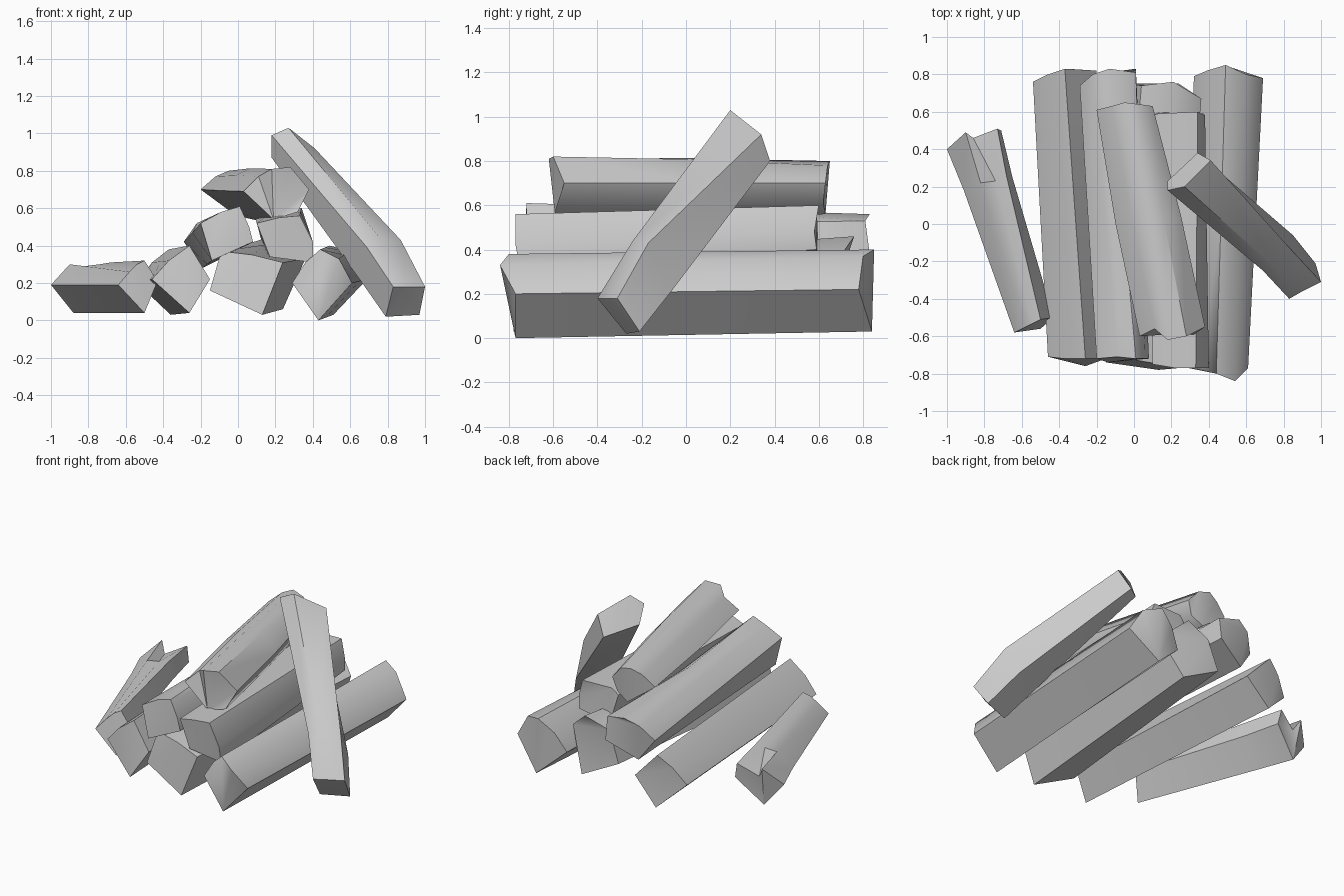
import bpy
import bmesh
from mathutils import Vector

# Remove the default object only
default = bpy.data.objects.get("Cube")
if default:
    bpy.data.objects.remove(default, do_unlink=True)

# Single colour for the whole wood pile
wood = bpy.data.materials.new("plain_grey")
wood.use_nodes = True
grey = (0.6, 0.6, 0.6, 1.0)
wood.diffuse_color = grey
wood.node_tree.nodes["Principled BSDF"].inputs["Base Color"].default_value = grey


def middle_ring(front, back, swell):
    """Ring halfway along a log, swollen a little about its own centre."""
    ring = [(a + b) / 2 for a, b in zip(front, back)]
    centre = sum(ring, Vector()) / len(ring)
    return [centre + (point - centre) * swell for point in ring]


def split_log(name, *outlines, swell=1.0):
    """Loft a split log through matching end outlines and cap both ends."""
    rings = [[Vector(point) for point in outline] for outline in outlines]
    if len(rings) == 2:
        rings.insert(1, middle_ring(rings[0], rings[1], swell))

    bm = bmesh.new()
    loops = [[bm.verts.new(point) for point in ring] for ring in rings]
    count = len(loops[0])
    for near, far in zip(loops, loops[1:]):
        for i in range(count):
            j = (i + 1) % count
            bm.faces.new((near[i], near[j], far[j], far[i]))
    caps = [bm.faces.new(loops[0]), bm.faces.new(loops[-1])]
    bmesh.ops.triangulate(bm, faces=caps)
    bmesh.ops.recalc_face_normals(bm, faces=bm.faces)

    mesh = bpy.data.meshes.new(name)
    bm.to_mesh(mesh)
    bm.free()
    mesh.materials.append(wood)
    log = bpy.data.objects.new(name, mesh)
    bpy.context.collection.objects.link(log)

    # Soft bark, crisp split edges
    bpy.ops.object.select_all(action="DESELECT")
    log.select_set(True)
    bpy.context.view_layer.objects.active = log
    bpy.ops.object.shade_smooth_by_angle(angle=0.85)


# Outlines run left, over the top, right, then underneath

# Small loose log lying at the side, with a short crack in its far end
split_log(
    "loose_side_log",
    [(-.64, -.58, .19), (-.58, -.55, .26), (-.54, -.53, .3),
     (-.5, -.51, .32), (-.43, -.5, .21), (-.5, -.56, .04)],
    [(-.91, .18, .19), (-.82, .22, .29), (-.74, .23, .3),
     (-.68, .25, .31), (-.65, .25, .2), (-.79, .2, .04)],
    [(-1, .4, .19), (-.9, .49, .3), (-.86, .46, .23),
     (-.73, .51, .3), (-.71, .5, .2), (-.88, .44, .04)],
)

# Bottom row
split_log(
    "bottom_right_log",
    [(-.46, -.71, .22), (-.37, -.72, .32), (-.26, -.72, .4),
     (-.15, -.72, .22), (-.26, -.76, .04)],
    [(-.54, .76, .2), (-.46, .8, .31), (-.37, .83, .38),
     (-.2, .82, .2), (-.36, .83, .03)],
)
split_log(
    "bottom_middle_log",
    [(-.15, -.74, .16), (-.09, -.71, .37), (.08, -.74, .35),
     (.24, -.77, .31), (.13, -.78, .03)],
    [(-.03, .75, .2), (.04, .74, .4), (.21, .76, .46),
     (.36, .67, .33), (.24, .75, .06)],
)
split_log(
    "bottom_left_log",
    [(.29, -.77, .2), (.36, -.77, .31), (.44, -.8, .38),
     (.54, -.84, .33), (.61, -.77, .2), (.43, -.77, 0)],
    [(.32, .79, .2), (.39, .82, .32), (.49, .85, .4),
     (.6, .8, .37), (.69, .78, .22), (.51, .84, .03)],
)

# Second row
split_log(
    "upper_right_log",
    [(-.2, -.72, .52), (-.09, -.71, .58), (.01, -.72, .61),
     (.06, -.72, .5), (.08, -.72, .42), (-.14, -.74, .32)],
    [(-.29, .74, .42), (-.22, .8, .52), (-.13, .83, .56),
     (.01, .81, .53), (.01, .83, .38), (-.19, .77, .28)],
)
split_log(
    "upper_left_log",
    [(.1, -.75, .52), (.22, -.77, .55), (.33, -.77, .56),
     (.4, -.77, .42), (.4, -.75, .31), (.17, -.75, .34)],
    [(.09, .58, .56), (.13, .59, .6), (.34, .6, .6),
     (.38, .58, .48), (.37, .59, .4), (.14, .6, .37)],
)

# Broad log on top of the pile
split_log(
    "top_log",
    [(.03, -.6, .69), (.11, -.56, .77), (.18, -.62, .81),
     (.28, -.6, .82), (.38, -.55, .7), (.32, -.59, .58), (.19, -.59, .54)],
    [(-.2, .61, .7), (-.12, .63, .77), (-.05, .65, .8),
     (.03, .64, .78), (.1, .63, .7), (.07, .62, .61), (-.01, .63, .56)],
    swell=1.08,
)

# Log leaning against the pile
split_log(
    "leaning_log",
    [(.83, -.4, .18), (.9, -.36, .18), (1, -.31, .18),
     (.97, -.21, .03), (.79, -.27, .02)],
    [(.69, -.25, .39), (.76, -.24, .44), (.87, -.17, .43),
     (.85, -.06, .22), (.65, -.14, .22)],
    [(.18, .18, .99), (.27, .2, 1.03), (.41, .34, .92),
     (.34, .38, .8), (.18, .23, .87)],
)
